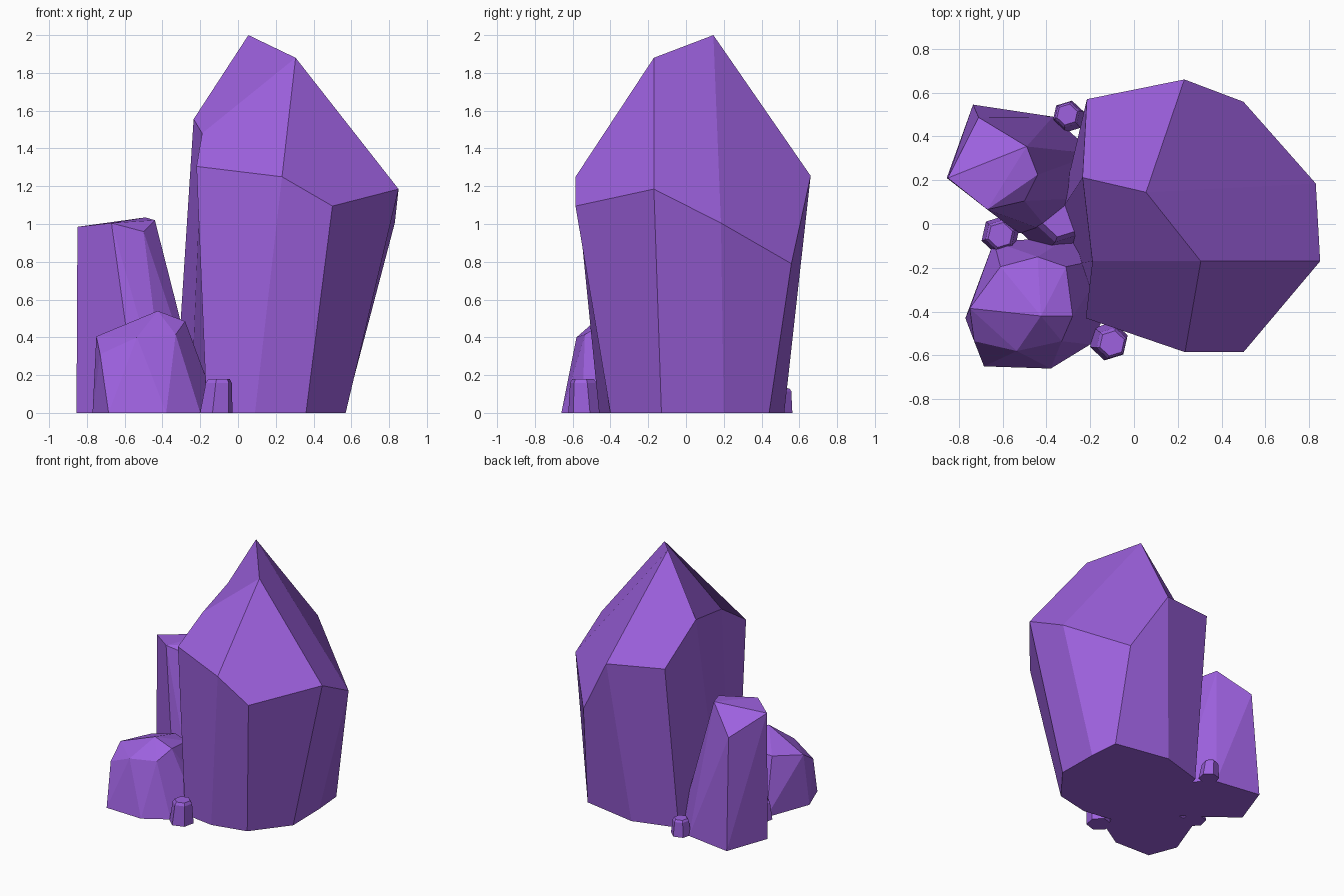
import bpy, bmesh, math

if "Cube" in bpy.data.objects:
    bpy.data.objects.remove(bpy.data.objects["Cube"])

mat = bpy.data.materials.new("violet_crystal")
mat.diffuse_color = (0.34, 0.12, 0.74, 1)
mat.use_nodes = True
mat.node_tree.nodes["Principled BSDF"].inputs["Base Color"].default_value = mat.diffuse_color


def finish(name, bm):
    bmesh.ops.recalc_face_normals(bm, faces=bm.faces[:])
    mesh = bpy.data.meshes.new(name)
    bm.to_mesh(mesh)
    bm.free()
    mesh.materials.append(mat)
    bpy.context.collection.objects.link(bpy.data.objects.new(name, mesh))


def ringed_crystal(name, base, girdle, tips, caps):
    """Crystal with one side face per outline corner and listed cap faces."""
    bm = bmesh.new()
    low = [bm.verts.new((x, y, 0)) for x, y in base]
    up = [bm.verts.new(p) for p in girdle]
    v = up + [bm.verts.new(p) for p in tips]
    n = len(low)
    bm.faces.new(low[::-1])
    for i in range(n):
        j = (i + 1) % n
        bm.faces.new((low[j], up[j], up[i], low[i]))
    for cap in caps:
        bm.faces.new([v[i] for i in cap])
    finish(name, bm)


def crystal(name, base, top):
    """Faceted crystal: convex skin over a ground outline and its upper corners."""
    bm = bmesh.new()
    for x, y in base:
        bm.verts.new((x, y, 0))
    for p in top:
        bm.verts.new(p)
    res = bmesh.ops.convex_hull(bm, input=bm.verts[:])
    loose = {g for g in res["geom_interior"] + res["geom_unused"]
             if isinstance(g, bmesh.types.BMVert)}
    bmesh.ops.delete(bm, geom=list(loose), context='VERTS')
    bmesh.ops.dissolve_limit(bm, angle_limit=math.radians(6),
                             verts=bm.verts[:], edges=bm.edges[:])
    finish(name, bm)


def small_crystal(name, x, y, r, h, lean=(0, 0), turn=0.3):
    """Small six-sided crystal with a blunt, bevelled tip."""
    def ring(rad, t):
        return [(x + lean[0] * t + rad * math.cos(turn + i * math.pi / 3),
                 y + lean[1] * t + rad * math.sin(turn + i * math.pi / 3))
                for i in range(6)]
    top = [(*p, h * 0.88) for p in ring(r * 0.8, 0.88)]
    top += [(*p, h) for p in ring(r * 0.65, 1)]
    crystal(name, ring(r, 0), top)


# Main crystal with a ridge tip (girdle corners 0-9, ridge ends 10 and 11)
ringed_crystal(
    "main_crystal",
    [(-0.165, -0.42), (0.09, -0.46), (0.36, -0.40), (0.57, -0.13), (0.565, 0.20),
     (0.545, 0.44), (0.11, 0.52), (-0.23, 0.42), (-0.335, 0.06), (-0.25, -0.18)],
    [(-0.22, -0.43, 1.305), (0.233, -0.585, 1.25), (0.50, -0.585, 1.095),
     (0.85, -0.17, 1.185), (0.83, 0.185, 1.005), (0.50, 0.558, 0.79),
     (0.23, 0.66, 1.255), (-0.215, 0.57, 1.298), (-0.235, 0.212, 1.555),
     (-0.19, -0.17, 1.48)],
    [(0.055, 0.145, 2.0), (0.305, -0.17, 1.88)],
    [(8, 7, 6, 10), (6, 5, 4, 10), (10, 4, 3, 11), (11, 3, 2, 1),
     (11, 1, 0, 9), (11, 9, 8, 10)])

# Tall side crystal at the back left
crystal("tall_side_crystal",
        [(-0.735, 0.545), (-0.855, 0.21), (-0.53, -0.04),
         (-0.38, -0.04), (-0.18, 0.12), (-0.18, 0.32), (-0.37, 0.49)],
        [(-0.85, 0.21, 0.985), (-0.71, 0.487, 0.86), (-0.49, 0.354, 1.035),
         (-0.44, 0.225, 1.02), (-0.50, 0.105, 0.96), (-0.67, 0.066, 1.005)])

# Squat side crystal at the front left
crystal("squat_side_crystal",
        [(-0.685, -0.65), (-0.38, -0.66), (-0.20, -0.55), (-0.10, -0.35),
         (-0.10, -0.15), (-0.30, -0.06), (-0.64, -0.08), (-0.77, -0.43)],
        [(-0.425, -0.42, 0.54), (-0.28, -0.42, 0.485), (-0.75, -0.385, 0.405),
         (-0.73, -0.535, 0.31), (-0.535, -0.58, 0.40), (-0.33, -0.535, 0.415),
         (-0.61, -0.195, 0.43), (-0.44, -0.15, 0.46), (-0.31, -0.195, 0.45)])

# Small crystals filling the gaps
small_crystal("small_crystal_front", -0.115, -0.535, 0.09, 0.18, (0.015, -0.01))
small_crystal("small_crystal_back", -0.30, 0.49, 0.075, 0.13, (-0.005, 0.01))
small_crystal("small_crystal_left", -0.61, -0.05, 0.09, 0.15)
small_crystal("small_crystal_middle", -0.38, 0.0, 0.14, 0.29, (0.05, 0.03))
